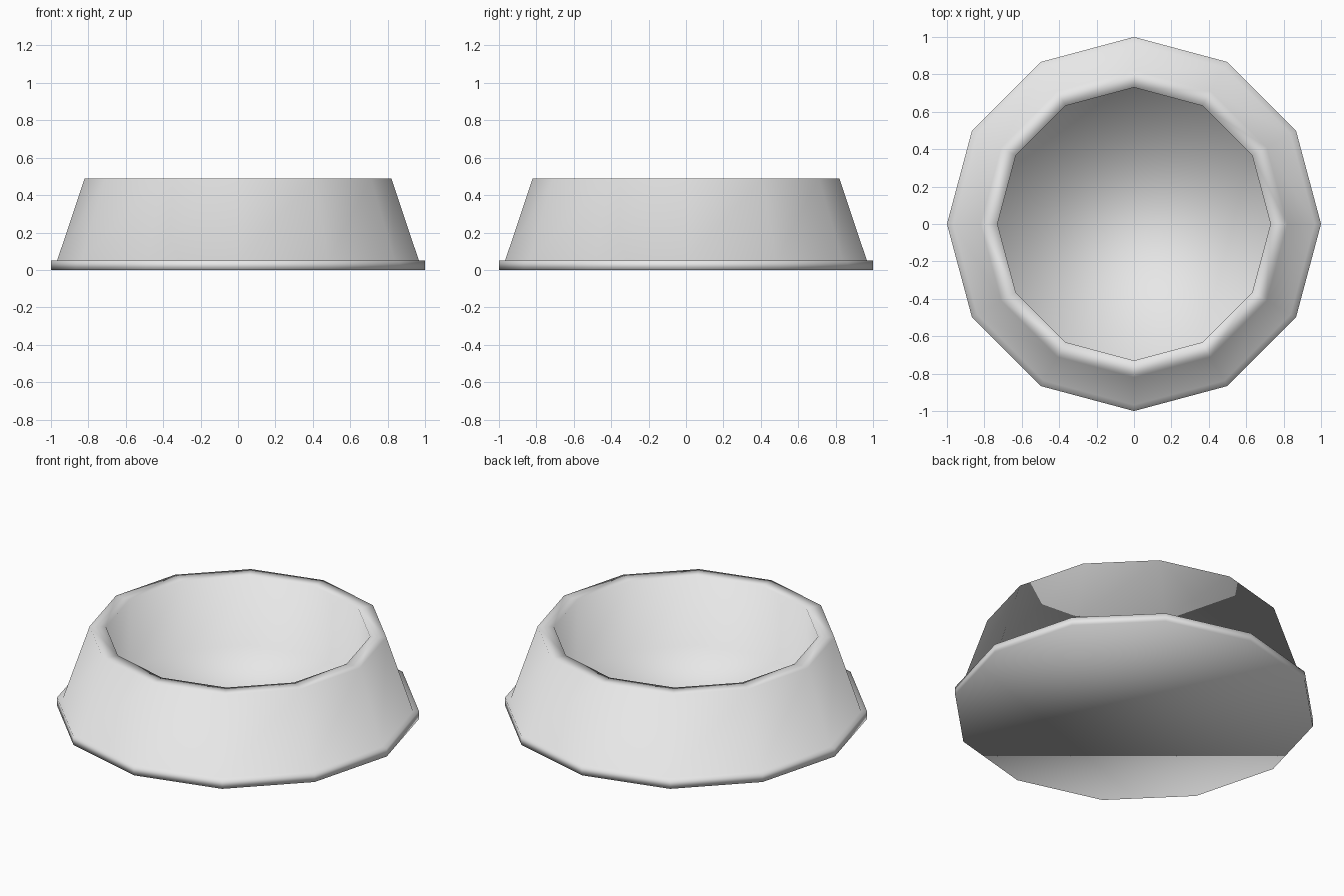
import bpy, bmesh
from math import cos, sin, pi

SIDES = 12

cube = bpy.data.objects.get("Cube")
if cube:
    bpy.data.objects.remove(cube, do_unlink=True)

# Plain grey finish
GREY = (0.8, 0.8, 0.8, 1)
mat = bpy.data.materials.new("light_grey")
mat.use_nodes = True
mat.diffuse_color = GREY
mat.node_tree.nodes["Principled BSDF"].inputs["Base Color"].default_value = GREY

# Bowl profile (radius, height): foot, ledge, sloped wall, rim, inner wall
profile = [
    (1.0, 0.0), (1.0, 0.05),
    (0.967, 0.05), (0.82, 0.49),
    (0.73, 0.49), (0.73, 0.07),
]

bm = bmesh.new()
rings = [[bm.verts.new((r * cos(2 * pi * i / SIDES), r * sin(2 * pi * i / SIDES), z))
          for i in range(SIDES)] for r, z in profile]
for lower, upper in zip(rings, rings[1:]):
    for i in range(SIDES):
        j = (i + 1) % SIDES
        bm.faces.new((lower[i], lower[j], upper[j], upper[i]))

# Underside and inner floor
bm.faces.new(rings[0][::-1])
bm.faces.new(rings[-1])
bmesh.ops.recalc_face_normals(bm, faces=bm.faces)

# One soft surface, smooth over every edge
for face in bm.faces:
    face.smooth = True

mesh = bpy.data.meshes.new("bowl")
bm.to_mesh(mesh)
bm.free()
mesh.materials.append(mat)
bowl = bpy.data.objects.new("bowl", mesh)
bpy.context.collection.objects.link(bowl)
